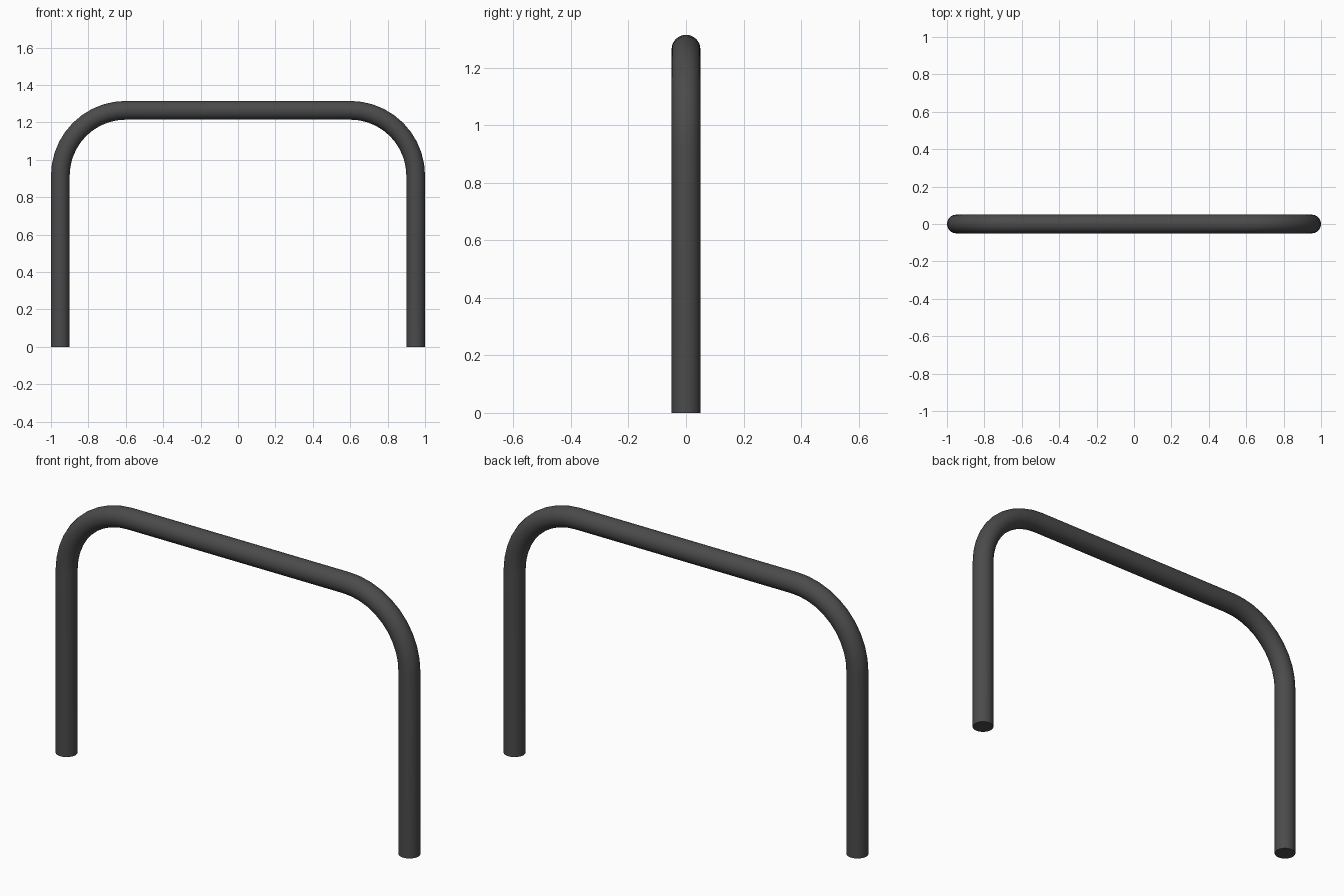
import bpy, bmesh
from math import sin, cos, pi, radians
from mathutils import Vector

if "Cube" in bpy.data.objects:
    bpy.data.objects.remove(bpy.data.objects["Cube"])

R, BEND = 0.05, 0.35          # tube radius, bend radius on the centre line
X, TOP = 0.95, 1.265          # leg centre line, top rail centre line
SIDES, STEPS = 32, 10

# Centre line stations: (point, outward direction in the xz plane)
half = [(Vector((X, 0, 0)), Vector((1, 0, 0)))]
for i in range(STEPS + 1):
    a = pi / 2 * i / STEPS
    out = Vector((cos(a), 0, sin(a)))
    half.append((Vector((X - BEND, 0, TOP - BEND)) + BEND * out, out))
flip = lambda v: Vector((-v.x, v.y, v.z))
path = half + [(flip(p), flip(o)) for p, o in reversed(half)]

# Sweep a round section along the centre line
bm = bmesh.new()
rings = []
for p, out in path:
    rings.append([bm.verts.new(p + R * (cos(t) * out + sin(t) * Vector((0, 1, 0))))
                  for t in (2 * pi * k / SIDES for k in range(SIDES))])
for a, b in zip(rings, rings[1:]):
    for k in range(SIDES):
        n = (k + 1) % SIDES
        bm.faces.new((a[k], a[n], b[n], b[k]))
# Flat feet
bm.faces.new(rings[0])
bm.faces.new(rings[-1])
bmesh.ops.recalc_face_normals(bm, faces=bm.faces)

mesh = bpy.data.meshes.new("bent_tube_rail")
bm.to_mesh(mesh)
bm.free()
rail = bpy.data.objects.new("bent_tube_rail", mesh)
bpy.context.collection.objects.link(rail)

# Dark grey finish
mat = bpy.data.materials.new("dark_grey")
mat.diffuse_color = (0.07, 0.07, 0.07, 1)
mat.use_nodes = True
mat.node_tree.nodes["Principled BSDF"].inputs["Base Color"].default_value = mat.diffuse_color
mesh.materials.append(mat)

bpy.context.view_layer.objects.active = rail
rail.select_set(True)
bpy.ops.object.shade_smooth_by_angle(angle=radians(40))
